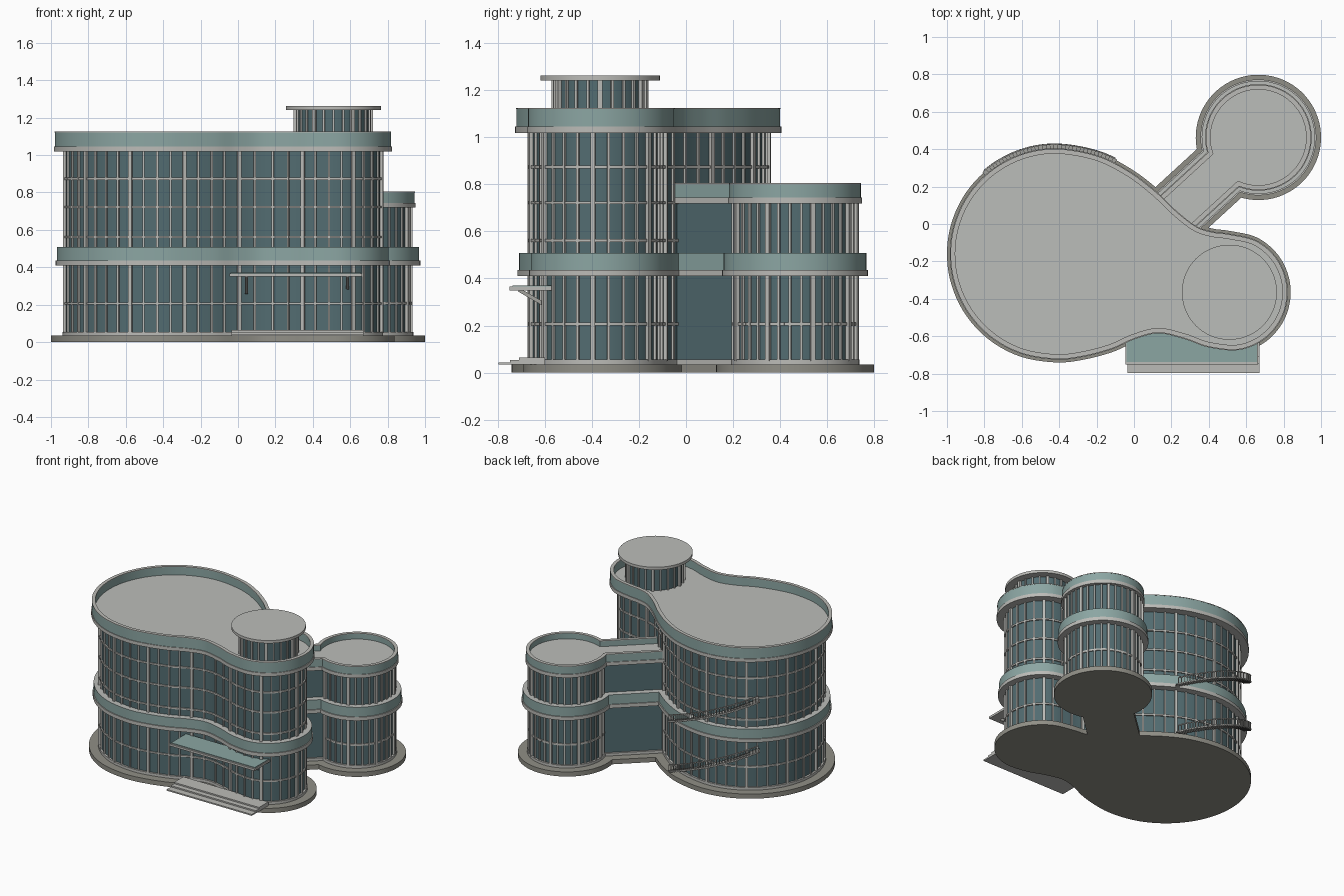
import bpy, bmesh, math
from mathutils import Vector, Matrix

cube = bpy.data.objects.get("Cube")
if cube:
    bpy.data.objects.remove(cube, do_unlink=True)


def material(name, rgb):
    m = bpy.data.materials.new(name)
    m.use_nodes = True
    m.diffuse_color = (*rgb, 1)
    m.node_tree.nodes["Principled BSDF"].inputs["Base Color"].default_value = (*rgb, 1)
    return m


GLASS = material("blue grey glass", (0.085, 0.15, 0.165))
TEAL = material("pale teal panel", (0.26, 0.38, 0.365))
TRIM = material("light grey trim", (0.5, 0.5, 0.475))
ROOF = material("grey roof", (0.5, 0.51, 0.49))
STONE = material("warm grey plinth", (0.28, 0.275, 0.24))
STEEL = material("stair grey", (0.36, 0.36, 0.34))


def finish(name, bm, *mats):
    bmesh.ops.recalc_face_normals(bm, faces=bm.faces)
    mesh = bpy.data.meshes.new(name)
    bm.to_mesh(mesh)
    bm.free()
    for m in mats:
        mesh.materials.append(m)
    ob = bpy.data.objects.new(name, mesh)
    bpy.context.collection.objects.link(ob)
    bpy.context.view_layer.objects.active = ob
    ob.select_set(True)
    bpy.ops.object.shade_smooth_by_angle(angle=math.radians(30))
    ob.select_set(False)
    return ob


def prism(name, outline, z0, z1, side, top=None):
    """Solid slab over an outline, optionally with another colour on top."""
    bm = bmesh.new()
    low = [bm.verts.new((p.x, p.y, z0)) for p in outline]
    high = [bm.verts.new((p.x, p.y, z1)) for p in outline]
    n = len(low)
    for i in range(n):
        j = (i + 1) % n
        bm.faces.new((low[i], low[j], high[j], high[i]))
    bm.faces.new(low[::-1])
    bm.faces.new(high).material_index = 1
    return finish(name, bm, side, top or side)


def ring(name, outer, inner, z0, z1, mat):
    """Hollow wall between two matching outlines."""
    bm = bmesh.new()
    loops = [[bm.verts.new((p.x, p.y, z)) for p in line]
             for line, z in ((outer, z0), (outer, z1), (inner, z1), (inner, z0))]
    n = len(outer)
    for a in range(4):
        b = (a + 1) % 4
        for i in range(n):
            j = (i + 1) % n
            bm.faces.new((loops[a][i], loops[a][j], loops[b][j], loops[b][i]))
    return finish(name, bm, mat)


def add_box(bm, centre, size, rot=Matrix.Identity(4)):
    bmesh.ops.create_cube(bm, size=1, matrix=Matrix.Translation(centre) @ rot
                          @ Matrix.Diagonal((*size, 1)))


def box(name, lo, hi, mat):
    bm = bmesh.new()
    lo, hi = Vector(lo), Vector(hi)
    add_box(bm, (lo + hi) / 2, hi - lo)
    return finish(name, bm, mat)


def bar(bm, a, b, width):
    """Square bar between two points."""
    d = b - a
    add_box(bm, (a + b) / 2, (width, width, d.length), d.to_track_quat('Z', 'Y').to_matrix().to_4x4())


def normal(line, i):
    t = line[(i + 1) % len(line)] - line[i - 1]
    return Vector((t.y, -t.x)).normalized()


def mullions(name, line, indices, z0, z1):
    """Upright posts along a glass line, every fourth one heavier."""
    bm = bmesh.new()
    for k, i in enumerate(indices):
        n = normal(line, i)
        w, d = (0.02, 0.032) if k % 4 == 0 else (0.011, 0.02)
        add_box(bm, (line[i].x, line[i].y, (z0 + z1) / 2), (d, w, z1 - z0),
                Matrix.Rotation(math.atan2(n.y, n.x), 4, 'Z'))
    return finish(name, bm, TRIM)


def arc(c, r, a0, a1, n):
    angles = [math.radians(a0 + (a1 - a0) * i / (n - 1)) for i in range(n)]
    return [Vector((c[0] + r * math.cos(a), c[1] + r * math.sin(a))) for a in angles]


# Main outline: large lobe and small lobe joined by soft waists
BIG, SMALL, ANNEX = (-0.42, -0.16), (0.51, -0.365), (0.665, 0.463)
front_waist = [(-0.27, -0.705), (-0.12, -0.665), (0, -0.612), (0.13, -0.58), (0.27, -0.61), (0.4, -0.655)]
rear_waist = [(0.42, -0.045), (0.33, -0.015), (0.22, 0.07), (0.11, 0.175), (-0.03, 0.28), (-0.2, 0.363)]
control = (arc(BIG, 0.56, 90, 270, 10) + [Vector(p) for p in front_waist]
           + arc(SMALL, 0.308, -80, 90, 7) + [Vector(p) for p in rear_waist])


def smooth_loop(pts, count):
    dense = []
    for i in range(len(pts)):
        p0, p1, p2, p3 = (pts[(i + k) % len(pts)] for k in (-1, 0, 1, 2))
        for s in range(30):
            t = s / 30
            dense.append(0.5 * (2 * p1 + (p2 - p0) * t + (2 * p0 - 5 * p1 + 4 * p2 - p3) * t ** 2
                                + (3 * p1 - p0 - 3 * p2 + p3) * t ** 3))
    dense.append(dense[0])
    total = sum((b - a).length for a, b in zip(dense, dense[1:]))
    out, run = [], 0
    for a, b in zip(dense, dense[1:]):
        step = (b - a).length
        while len(out) < count and len(out) * total / count < run + step:
            out.append(a.lerp(b, (len(out) * total / count - run) / step))
        run += step
    return out


BASE = smooth_loop(control, 240)


def main(o):
    """Main outline, offset from the glass line."""
    return [p + normal(BASE, i) * (o - 0.056) for i, p in enumerate(BASE)]


def annex(o):
    """Round annex with its straight link, offset from the glass line."""
    r, h, axis = 0.259 + o, 0.1 + o, 42.5
    gap = math.degrees(math.asin(h / r))
    d = Vector((math.cos(math.radians(axis)), math.sin(math.radians(axis))))
    n = Vector((d.y, -d.x))
    end = Vector(ANNEX) - d * 0.68
    return arc(ANNEX, r, axis + 180 + gap, axis + 540 - gap, 61) + [end - n * h, end + n * h]


# Storeys shared by both buildings
for label, line, top, over in (("main", main, 1.045, 0.056), ("annex", annex, 0.745, 0.021)):
    prism(label + "_plinth", line(0.076), 0, 0.035, STONE)
    prism(label + "_plinth_step", line(0.014), 0.035, 0.055, TRIM)
    prism(label + "_lower_glass", line(0), 0.05, 0.42, GLASS)
    prism(label + "_floor_trim", line(0.051), 0.41, 0.437, TRIM)
    prism(label + "_floor_band", line(0.044), 0.437, 0.508, TEAL, ROOF)
    prism(label + "_upper_glass", line(0), 0.5, top - 0.01, GLASS)
    prism(label + "_roof_trim", line(over + 0.005), top - 0.026, top, TRIM)
    prism(label + "_roof", line(over - 0.015), top, top + 0.015, ROOF)
    rim = 1.12 if label == "main" else 0.8
    ring(label + "_parapet", line(over), line(over - 0.022), top, rim, TEAL)
    ring(label + "_parapet_cap", line(over + 0.001), line(over - 0.024), rim, rim + 0.005, TRIM)

# Window posts and rails
main_posts, annex_posts = range(0, 240, 4), range(1, 60, 2)
mullions("main_lower_mullions", main(0), main_posts, 0.05, 0.415)
mullions("main_upper_mullions", main(0), main_posts, 0.505, 1.025)
mullions("annex_lower_mullions", annex(0), annex_posts, 0.05, 0.415)
mullions("annex_upper_mullions", annex(0), annex_posts, 0.505, 0.725)
for k, z in enumerate((0.207, 0.562, 0.722, 0.873)):
    ring("main_window_rail_%d" % (k + 1), main(0.009), main(-0.006), z - 0.006, z + 0.006, TRIM)

# Annex rail follows only the round part
bm = bmesh.new()
curve = [p.to_3d() + Vector((0, 0, 0.207)) for p in annex(0)[:61]]
for a, b in zip(curve, curve[1:]):
    bar(bm, a, b, 0.014)
finish("annex_window_rail", bm, TRIM)

# Rooftop drum
drum = arc(SMALL, 0.196, 0, 352.5, 48)
prism("drum_glass", drum, 1.05, 1.245, GLASS)
mullions("drum_mullions", drum, range(0, 48, 2), 1.05, 1.245)
prism("drum_cap", arc(SMALL, 0.254, 0, 355, 72), 1.241, 1.262, TRIM, ROOF)

# Entrance canopy with struts
box("canopy_slab", (-0.045, -0.75, 0.35), (0.662, -0.56, 0.366), TRIM)
box("canopy_top", (-0.04, -0.738, 0.366), (0.657, -0.56, 0.371), TEAL)
bm = bmesh.new()
for x in (0.045, 0.585):
    bar(bm, Vector((x, -0.71, 0.352)), Vector((x, -0.56, 0.265)), 0.016)
finish("canopy_struts", bm, STEEL)

# Entrance steps
for k, y in enumerate((-0.797, -0.748, -0.71)):
    box("entrance_step_%d" % (k + 1), (-0.035, y, 0.034 + 0.01 * k), (0.672, -0.6, 0.044 + 0.01 * k), TRIM)

# Curved outside stairs on the rear of the large lobe
outer, inner = main(0.082), main(0.03)


def bearing(p):
    return math.degrees(math.atan2(p.y - BIG[1], p.x - BIG[0]))


flight = sorted((i for i in range(240) if 56 < bearing(BASE[i]) < 131), key=lambda i: bearing(BASE[i]))
for name, z0, z1 in (("lower", 0.045, 0.35), ("upper", 0.42, 0.725)):
    treads, rails = bmesh.new(), bmesh.new()
    last = None
    for k, i in enumerate(flight):
        z = z0 + (z1 - z0) * k / (len(flight) - 1)
        n, mid = normal(BASE, i), (outer[i] + inner[i]) / 2
        add_box(treads, (mid.x, mid.y, z), (0.052, 0.026, 0.006),
                Matrix.Rotation(math.atan2(n.y, n.x), 4, 'Z'))
        foot = Vector((outer[i].x, outer[i].y, z))
        head = foot + Vector((0, 0, 0.05))
        bar(rails, foot, head, 0.004)
        if last:
            bar(rails, last[0], foot, 0.009)
            bar(rails, last[1], head, 0.007)
        last = foot, head
    finish(name + "_stair_treads", treads, STEEL)
    finish(name + "_stair_railing", rails, TRIM)
